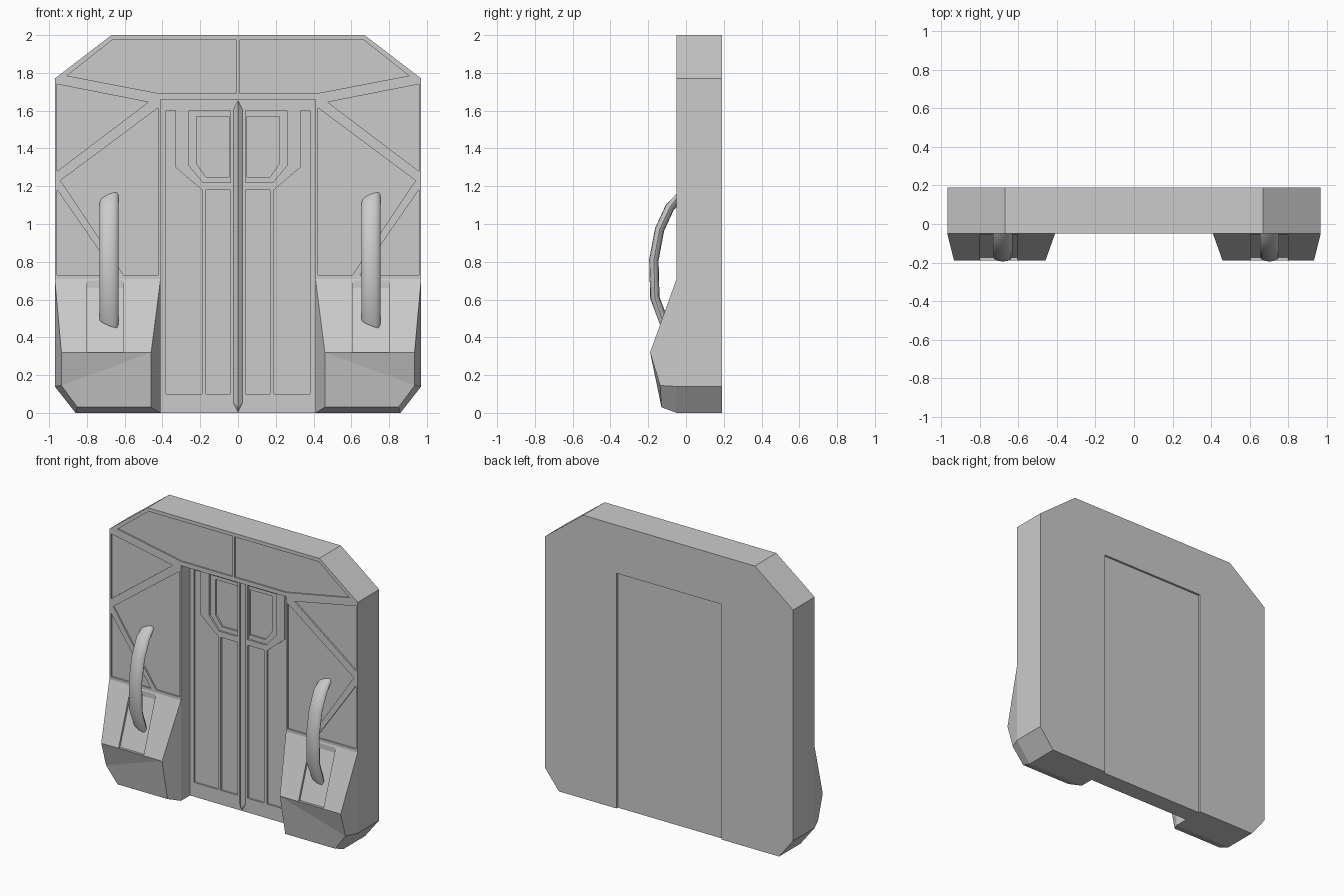
import bpy, bmesh, math
from mathutils import Vector

if "Cube" in bpy.data.objects:
    bpy.data.objects.remove(bpy.data.objects["Cube"])


def mesh_object(name, bm):
    bmesh.ops.recalc_face_normals(bm, faces=bm.faces)
    me = bpy.data.meshes.new(name)
    bm.to_mesh(me)
    bm.free()
    ob = bpy.data.objects.new(name, me)
    bpy.context.collection.objects.link(ob)
    return ob


def add_prism(bm, pts, y0, y1, s=1):
    """Extrude an (x, z) outline from y0 to y1; s = -1 mirrors it."""
    a = [bm.verts.new((s * x, y0, z)) for x, z in pts]
    b = [bm.verts.new((s * x, y1, z)) for x, z in pts]
    bm.faces.new(a)
    bm.faces.new(b[::-1])
    for i in range(len(pts)):
        j = (i + 1) % len(pts)
        bm.faces.new((a[i], b[i], b[j], a[j]))


def prism(name, pts, y0, y1, s=1):
    bm = bmesh.new()
    add_prism(bm, pts, y0, y1, s)
    return mesh_object(name, bm)


def cut(ob, cutter):
    cutter.hide_render = True
    m = ob.modifiers.new("cut", 'BOOLEAN')
    m.operation, m.solver, m.object = 'DIFFERENCE', 'EXACT', cutter
    bpy.context.view_layer.objects.active = ob
    bpy.ops.object.modifier_apply(modifier=m.name)
    bpy.data.objects.remove(cutter)


FRONT, BACK = -0.05, 0.19

# Wall frame with the door opening
half = [(0.41, 1.66), (0.41, 0), (0.86, 0), (0.97, 0.14), (0.97, 1.77), (0.67, 2.0)]
frame = prism("door_frame", half + [(-x, z) for x, z in half[::-1]], FRONT, BACK)

# Shallow sunken panels on the frame
panels = [
    [(0.007, 1.975), (0.665, 1.975), (0.905, 1.785), (0.41, 1.69), (0.007, 1.69)],
    [(0.957, 1.74), (0.957, 1.28), (0.475, 1.645)],
    [(0.423, 1.615), (0.94, 1.23), (0.605, 0.73), (0.423, 0.73)],
    [(0.957, 1.18), (0.957, 0.73), (0.645, 0.73)],
]
bm = bmesh.new()
for s in (1, -1):
    for p in panels:
        add_prism(bm, p, FRONT - 0.1, FRONT + 0.01, s)
cut(frame, mesh_object("panel_cutter", bm))

# Door leaf outlines
side_panel = [(0.38, 1.60), (0.33, 1.60), (0.33, 1.30), (0.19, 1.18), (0.19, 0.10), (0.38, 0.10)]
low_panel = [(0.17, 1.18), (0.04, 1.18), (0.04, 0.10), (0.17, 0.10)]
surround = [(0.04, 1.60), (0.26, 1.60), (0.26, 1.31), (0.185, 1.22), (0.04, 1.22)]
window = [(0.047, 1.57), (0.22, 1.57), (0.22, 1.32), (0.17, 1.25), (0.047, 1.25)]
# Foot block: rear outline and front corners
foot_back = [(0.41, FRONT, 0.71), (0.97, FRONT, 0.71), (0.97, FRONT, 0.14),
             (0.86, FRONT, 0), (0.41, FRONT, 0)]
foot_front = [(0.46, -0.19, 0.32), (0.935, -0.19, 0.32), (0.935, -0.137, 0.145),
              (0.85, -0.13, 0.03), (0.46, -0.13, 0.03)]

for s, side in ((1, "right"), (-1, "left")):
    # Door leaf with sunken panels and window
    leaf = prism("door_leaf_" + side, [(0, 0), (0.41, 0), (0.41, 1.66), (0, 1.66)], 0.05, 0.175, s)
    bm = bmesh.new()
    for p in (side_panel, low_panel, surround):
        add_prism(bm, p, 0.0, 0.063, s)
    cut(leaf, mesh_object("leaf_cutter", bm))
    cut(leaf, prism("window_cutter", window, 0.0, 0.075, s))

    # Foot block
    bm = bmesh.new()
    b = [bm.verts.new((s * x, y, z)) for x, y, z in foot_back]
    f = [bm.verts.new((s * x, y, z)) for x, y, z in foot_front]
    bm.faces.new(b)
    bm.faces.new((f[0], f[1], f[2]))
    bm.faces.new((f[0], f[2], f[3], f[4]))
    bm.faces.new((b[0], b[1], f[1], f[0]))
    bm.faces.new((b[1], b[2], f[2], f[1]))
    bm.faces.new((b[2], b[3], f[3], f[2]))
    bm.faces.new((b[3], b[4], f[4], f[3]))
    bm.faces.new((b[4], b[0], f[0], f[4]))
    foot = mesh_object("foot_block_" + side, bm)

    # Shallow slot on the slope of the foot
    bm = bmesh.new()
    slot = [(-0.036, 0.70), (-0.173, 0.322), (-0.26, 0.322), (-0.26, 0.70)]
    a = [bm.verts.new((s * 0.605, y, z)) for y, z in slot]
    c = bm.faces.new(a)
    ext = bmesh.ops.extrude_face_region(bm, geom=[c])["geom"]
    bmesh.ops.translate(bm, vec=(s * 0.195, 0, 0),
                        verts=[g for g in ext if isinstance(g, bmesh.types.BMVert)])
    cut(foot, mesh_object("slot_cutter", bm))

# Peaked rib over the door seam
bm = bmesh.new()
ridge = [bm.verts.new((0, 0.03, z)) for z in (0.03, 1.63)]
base = [bm.verts.new((x, 0.055, z)) for x, z in
        ((0, 0), (0.03, 0.06), (0.03, 1.60), (0, 1.66), (-0.03, 1.60), (-0.03, 0.06))]
bm.faces.new(base)
bm.faces.new((base[1], base[2], ridge[1], ridge[0]))
bm.faces.new((base[5], base[4], ridge[1], ridge[0]))
for i, r in ((0, 0), (2, 1), (3, 1), (5, 0)):
    bm.faces.new((base[i], base[(i + 1) % 6], ridge[r]))
mesh_object("seam_rib", bm)

# Grab handles: flattened tube swept along a bowed path
path = [Vector(p) for p in ((-0.03, 1.14), (-0.085, 1.09), (-0.14, 0.97),
                            (-0.17, 0.81), (-0.165, 0.61), (-0.112, 0.47))]
N = 12
for cx, side in ((0.704, "right"), (-0.682, "left")):
    bm = bmesh.new()
    rings = []
    for i, p in enumerate(path):
        t = (path[min(i + 1, 5)] - path[max(i - 1, 0)]).normalized()
        n = Vector((-t.y, t.x))
        skew = {0: 0.4, 5: -0.4}.get(i, 0)
        ring = []
        for k in range(N):
            ang = 2 * math.pi * k / N
            x, o = 0.05 * math.cos(ang), 0.025 * math.sin(ang)
            ring.append(bm.verts.new((cx + x, p.x + n.x * o, p.y + n.y * o + skew * x)))
        rings.append(ring)
    for r0, r1 in zip(rings, rings[1:]):
        for k in range(N):
            j = (k + 1) % N
            bm.faces.new((r0[k], r0[j], r1[j], r1[k]))
    bm.faces.new(rings[0])
    bm.faces.new(rings[-1][::-1])
    handle = mesh_object("grab_handle_" + side, bm)
    bpy.ops.object.select_all(action='DESELECT')
    handle.select_set(True)
    bpy.context.view_layer.objects.active = handle
    bpy.ops.object.shade_smooth_by_angle(angle=math.radians(40))
